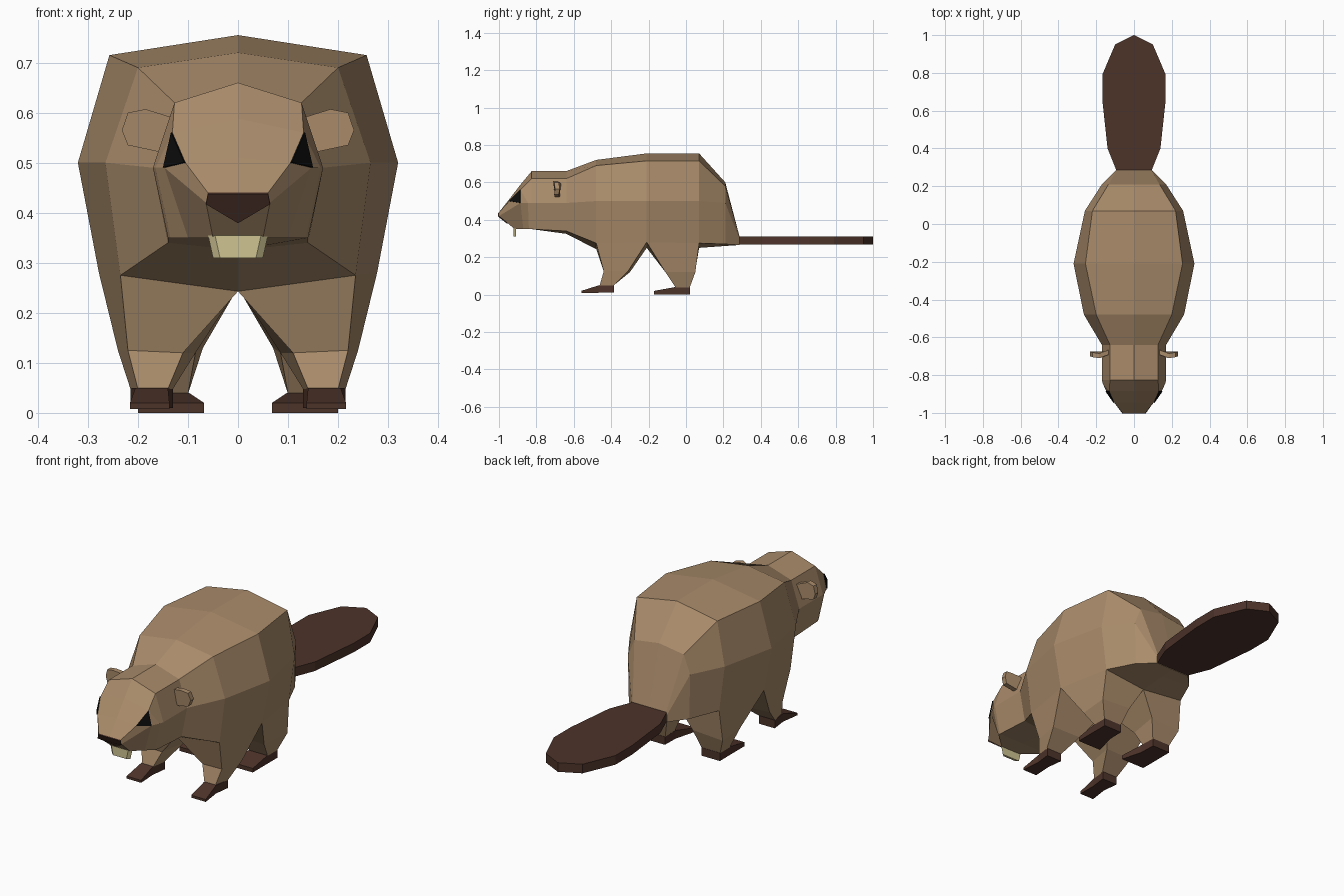
import bpy, bmesh
from mathutils import Vector

if "Cube" in bpy.data.objects:
    bpy.data.objects.remove(bpy.data.objects["Cube"])


def material(name, rgb):
    m = bpy.data.materials.new(name)
    m.diffuse_color = (*rgb, 1)
    m.use_nodes = True
    m.node_tree.nodes["Principled BSDF"].inputs["Base Color"].default_value = m.diffuse_color
    return m


FUR = material("fur", (0.40, 0.26, 0.145))
BROWN = material("dark_brown", (0.075, 0.033, 0.023))
BLACK = material("black", (0.004, 0.004, 0.004))
CREAM = material("cream", (0.62, 0.55, 0.29))


def finish(name, bm, mat):
    bmesh.ops.recalc_face_normals(bm, faces=bm.faces[:])
    me = bpy.data.meshes.new(name)
    bm.to_mesh(me)
    bm.free()
    me.materials.append(mat)
    ob = bpy.data.objects.new(name, me)
    bpy.context.collection.objects.link(ob)
    return ob


def bridge(bm, a, b, skip=()):
    n = len(a)
    for i in range(n):
        if i not in skip:
            bm.faces.new((a[i], a[(i + 1) % n], b[(i + 1) % n], b[i]))


def loft(name, rings, mat):
    bm = bmesh.new()
    vs = [[bm.verts.new(p) for p in r] for r in rings]
    for a, b in zip(vs, vs[1:]):
        bridge(bm, a, b)
    bm.faces.new(vs[0])
    bm.faces.new(vs[-1])
    return finish(name, bm, mat)


def plate(name, pts, offset, mat):
    pts = [Vector(p) for p in pts]
    return loft(name, [pts, [p + Vector(offset) for p in pts]], mat)


def flip(pts, s):
    return [(s * x, y, z) for x, y, z in pts]


def section(y, top, shoulder, mid, low, bottom):
    """Half cross-section at one y: crown, shoulder, flank, lower edge, belly."""
    return [(0, y, top), (shoulder[0], y, shoulder[1]), (mid[0], y, mid[1]),
            (low[0], y, low[1]), (0, y, bottom)]


# Body and head: half sections from muzzle to rump
halves = [
    [(0, -1, .44), (.06, -1, .44), (.064, -1, .42), (.05, -.915, .35), (0, -.915, .35)],
    [(0, -.945, .51), (.105, -.945, .50), (.147, -.885, .49), (.1, -.87, .35), (0, -.87, .35)],
    [(0, -.885, .588), (.131, -.885, .56), (.165, -.845, .49), (.135, -.84, .35), (0, -.84, .35)],
    section(-.825, .66, (.127, .62), (.17, .49), (.14, .35), .35),
    section(-.64, .66, (.127, .62), (.17, .49), (.14, .34), .325),
    section(-.48, .72, (.2, .69), (.265, .5), (.235, .275), .243),
    section(-.21, .755, (.257, .715), (.32, .5), (.278, .28), .25),
    section(.07, .755, (.22, .715), (.26, .5), (.23, .275), .25),
    section(.21, .6, (.135, .58), (.17, .49), (.165, .27), .26),
    section(.285, .315, (.092, .315), (.096, .3), (.096, .265), .265),
]
# Leg sections per leg: knee and ankle as inner/outer front, outer/inner back
legs = {
    5: [[(.11, -.435, .12), (.22, -.44, .125), (.24, -.31, .125), (.085, -.30, .12)],
        [(.14, -.462, .048), (.2, -.462, .048), (.215, -.388, .048), (.13, -.388, .048)]],
    6: [[(.085, -.10, .12), (.22, -.11, .12), (.235, .05, .12), (.07, .05, .13)],
        [(.1, -.055, .038), (.2, -.055, .038), (.2, .02, .038), (.1, .02, .038)]],
}
bm = bmesh.new()
rings = [[bm.verts.new(p) for p in h + flip(h[3:0:-1], -1)] for h in halves]
bm.faces.new(rings[0])
bm.faces.new(rings[-1])
for i, (a, b) in enumerate(zip(rings, rings[1:])):
    bridge(bm, a, b, skip=(3, 4) if i in legs else ())
    if i in legs:
        for s, low in ((1, 3), (-1, 5)):
            loop = [a[4], a[low], b[low], b[4]]
            for sec in legs[i]:
                nxt = [bm.verts.new(p) for p in flip(sec, s)]
                bridge(bm, loop, nxt)
                loop = nxt
            bm.faces.new(loop)
finish("body", bm, FUR)


def foot(name, s, rows):
    """Rows of (y, inner x, outer x, sole z, top z) from heel to toes."""
    loft(name, [flip([(a, y, lo), (b, y, lo), (b, y, hi), (a, y, hi)], s)
                for y, a, b, lo, hi in rows], BROWN)


for side, s in (("left", 1), ("right", -1)):
    # Feet
    foot("front_foot_" + side, s, [(-.385, .13, .215, .01, .05), (-.465, .14, .205, .01, .05),
                                   (-.56, .137, .216, .008, .02)])
    foot("hind_foot_" + side, s, [(.022, .1, .2, 0, .04), (-.06, .098, .2, 0, .04),
                                  (-.17, .068, .2, 0, .02)])
    # Ears
    ear = [(.13, -.69, .59), (.185, -.71, .607), (.22, -.705, .6),
           (.232, -.70, .565), (.22, -.705, .535), (.15, -.70, .52)]
    plate("ear_" + side, flip(ear, s), (0, .025, 0), FUR)
    # Eyes
    eye = [(.131, -.885, .56), (.105, -.945, .50), (.147, -.885, .49)]
    plate("eye_" + side, flip(eye, s), (.003 * s, -.003, .001), BLACK)

# Nose
plate("nose", [(-.06, -1, .44), (.06, -1, .44), (.064, -1, .42), (0, -.953, .382),
               (-.064, -1, .42)], (0, -.004, -.003), BROWN)
# Front teeth
loft("teeth", [[(-w, y, z), (w, y, z), (w + .014, y + .012, z), (-w - .014, y + .012, z)]
               for w, y, z in ((.046, -.922, .355), (.036, -.922, .31))], CREAM)
# Flat tail
edge = [(.092, .28, .267), (.14, .4, .267), (.168, .66, .267), (.168, .79, .267), (.1, .95, .267)]
plate("tail", edge + [(0, 1, .267)] + flip(edge[::-1], -1), (0, 0, .045), BROWN)
